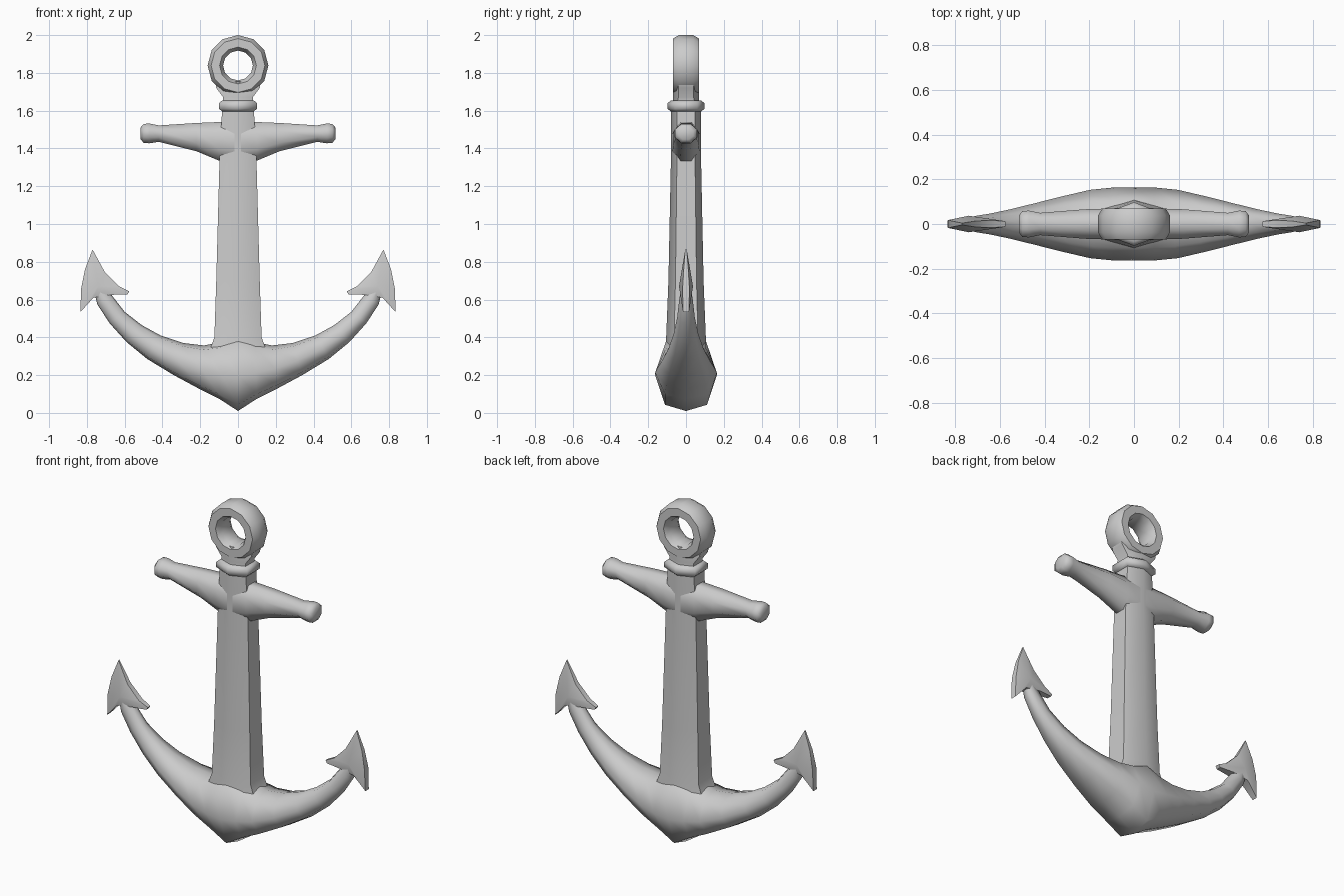
import bpy, bmesh, math
from mathutils import Vector

if "Cube" in bpy.data.objects:
    bpy.data.objects.remove(bpy.data.objects["Cube"], do_unlink=True)

metal = bpy.data.materials.new("grey_metal")
metal.use_nodes = True
GREY = (0.6, 0.6, 0.6, 1)
metal.diffuse_color = GREY
metal.node_tree.nodes["Principled BSDF"].inputs["Base Color"].default_value = GREY


def finish(name, bm, angle=60):
    bmesh.ops.recalc_face_normals(bm, faces=bm.faces)
    mesh = bpy.data.meshes.new(name)
    bm.to_mesh(mesh)
    bm.free()
    mesh.materials.append(metal)
    obj = bpy.data.objects.new(name, mesh)
    bpy.context.collection.objects.link(obj)
    bpy.ops.object.select_all(action="DESELECT")
    obj.select_set(True)
    bpy.context.view_layer.objects.active = obj
    bpy.ops.object.shade_smooth_by_angle(angle=math.radians(angle))
    return obj


def loft(name, rings, closed=False, angle=60):
    """Skin a row of equal-sized point rings."""
    bm = bmesh.new()
    rows = [[bm.verts.new(p) for p in ring] for ring in rings]
    pairs = list(zip(rows, rows[1:]))
    if closed:
        pairs.append((rows[-1], rows[0]))
    else:
        bm.faces.new(rows[0])
        bm.faces.new(rows[-1])
    for a, b in pairs:
        for i in range(len(a)):
            j = (i + 1) % len(a)
            bm.faces.new((a[i], a[j], b[j], b[i]))
    return finish(name, bm, angle)


def post(name, levels):
    """Upright hexagonal post from (z, half width, half depth)."""
    shape = [(0, -1), (1, -.6), (1, .6), (0, 1), (-1, .6), (-1, -.6)]
    return loft(name, [[(w * u, d * v, z) for u, v in shape] for z, w, d in levels])


# Shank, collar and the neck under the ring
post("shank", [(.3, .17, .11), (.345, .145, .11), (.4, .125, .105), (.7, .115, .093),
               (1.33, .098, .08), (1.5, .09, .08), (1.62, .083, .08)])
post("collar", [(1.595, .083, .08), (1.61, .1, .098), (1.64, .1, .098), (1.655, .083, .078)])
post("neck", [(1.64, .08, .072), (1.67, .078, .068), (1.72, .115, .068), (1.755, .12, .06)])

# Top ring
section = [(1, .55), (.55, 1), (-.55, 1), (-1, .55), (-1, -.55), (-.55, -1), (.55, -1), (1, -.55)]
ring = []
for i in range(12):
    a = math.tau * i / 12
    ring.append([((.12 + .041 * u) * math.cos(a), .069 * v, 1.839 + (.12 + .041 * u) * math.sin(a))
                 for u, v in section])
loft("top_ring", ring, closed=True)

# Cross stock: x, lower z, upper z, half depth
half = [(0, 1.315, 1.545, .075), (.1, 1.335, 1.54, .07), (.22, 1.385, 1.535, .066),
        (.42, 1.435, 1.522, .05), (.47, 1.427, 1.532, .06), (.5, 1.43, 1.53, .058),
        (.515, 1.448, 1.512, .038)]
stations = [(-x, a, b, d) for x, a, b, d in reversed(half[1:])] + half
octagon = [(math.cos(math.tau * (i + .5) / 8) * 1.08, math.sin(math.tau * (i + .5) / 8) * 1.08)
           for i in range(8)]
loft("cross_stock", [[(x, d * u, (a + b) / 2 + (b - a) / 2 * v) for u, v in octagon]
                     for x, a, b, d in stations])

# Curved arms: lower edge (x, z), upper edge (x, z), half depth
arm = [((0, .01), (0, .42), .163), ((.1, .075), (.09, .375), .163),
       ((.21, .13), (.18, .357), .153), ((.34, .2), (.29, .37), .125),
       ((.48, .285), (.41, .41), .092), ((.59, .375), (.51, .465), .066),
       ((.68, .475), (.6, .535), .047), ((.745, .575), (.67, .625), .036),
       ((.77, .68), (.735, .7), .022)]
hull = [(0, 0), (.68, .08), (1, .46), (.65, .9), (0, 1), (-.65, .9), (-1, .46), (-.68, .08)]
arm_rings = []
for low, high, d in arm:
    lo, hi = Vector((low[0], 0, low[1])), Vector((high[0], 0, high[1]))
    arm_rings.append([lo.lerp(hi, t) + Vector((0, d * v, 0)) for v, t in hull])
mirrored = [[Vector((-p.x, p.y, p.z)) for p in r] for r in reversed(arm_rings[1:])]
loft("curved_arms", mirrored + arm_rings, angle=70)

# Barbed flukes: thin outline (x, z, half thickness) with a raised central ridge
outline = [(.77, .865, .004), (.81, .76, .012), (.83, .66, .018), (.835, .533, .016),
           (.765, .61, .026), (.67, .625, .024), (.585, .628, .014), (.575, .643, .012),
           (.63, .67, .016), (.705, .745, .014)]
for side, label in ((1, "left"), (-1, "right")):
    bm = bmesh.new()
    faces = []
    for s in (-1, 1):
        rim = [bm.verts.new((side * x, s * t, z)) for x, z, t in outline]
        ridge = bm.verts.new((side * .74, s * .037, .67))
        for i in range(len(rim)):
            bm.faces.new((rim[i], rim[(i + 1) % len(rim)], ridge))
        faces.append(rim)
    front, back = faces
    for i in range(len(front)):
        j = (i + 1) % len(front)
        bm.faces.new((front[i], front[j], back[j], back[i]))
    finish(label + "_fluke", bm, 40)
